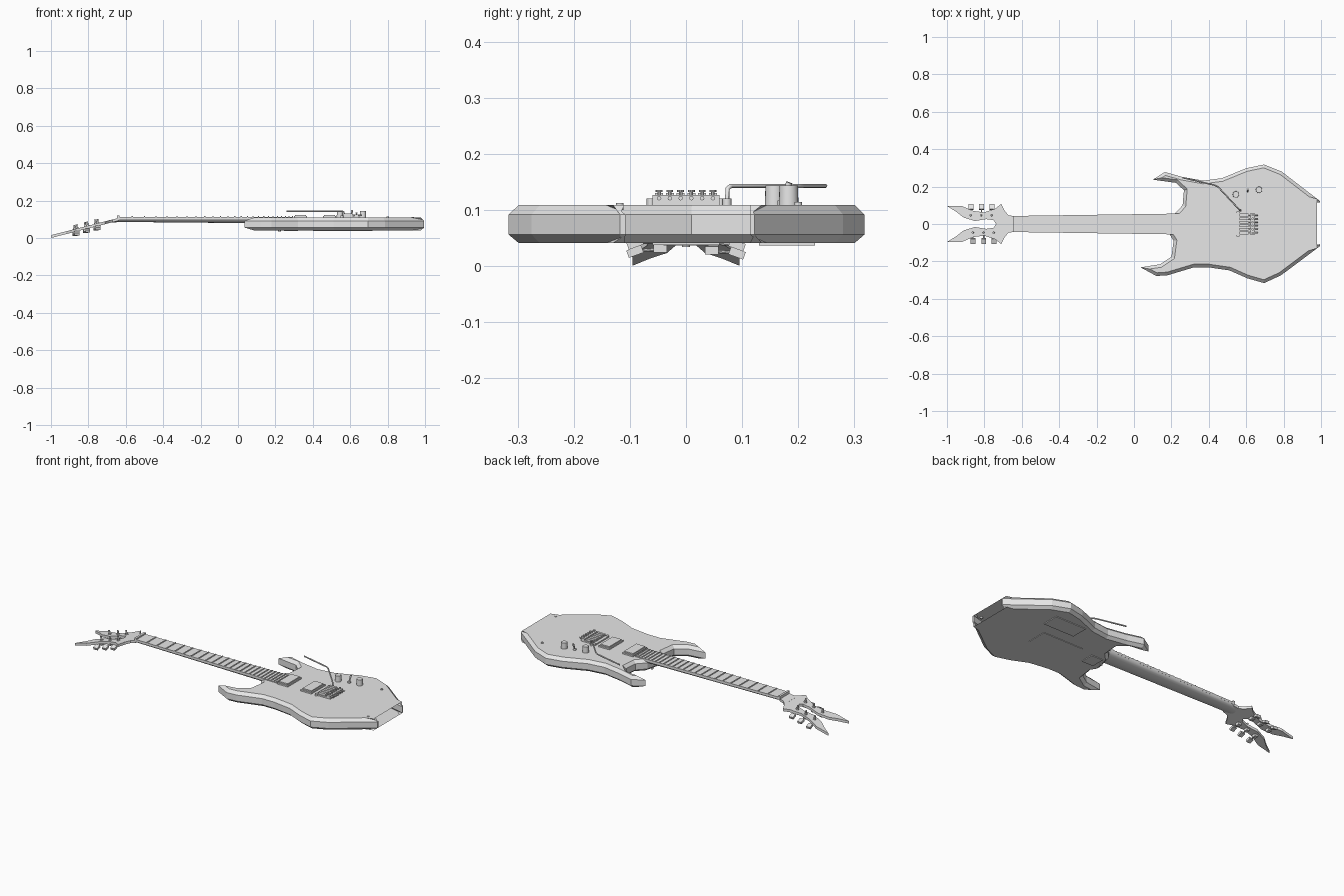
import bpy, bmesh, math
from mathutils import Vector, Matrix

if "Cube" in bpy.data.objects:
    bpy.data.objects.remove(bpy.data.objects["Cube"])

grey = bpy.data.materials.new("plain grey")
grey.use_nodes = True
grey.diffuse_color = (0.8, 0.8, 0.8, 1)
grey.node_tree.nodes["Principled BSDF"].inputs["Base Color"].default_value = (0.8, 0.8, 0.8, 1)


def finish(name, bm, smooth=False):
    bmesh.ops.recalc_face_normals(bm, faces=bm.faces)
    mesh = bpy.data.meshes.new(name)
    bm.to_mesh(mesh)
    bm.free()
    mesh.materials.append(grey)
    ob = bpy.data.objects.new(name, mesh)
    bpy.context.collection.objects.link(ob)
    if smooth:
        bpy.ops.object.select_all(action='DESELECT')
        ob.select_set(True)
        bpy.context.view_layer.objects.active = ob
        bpy.ops.object.shade_smooth_by_angle(angle=math.radians(35))
    return ob


def loft(name, rings, smooth=False):
    """Skin closed rings of points and cap both ends."""
    bm = bmesh.new()
    loops = [[bm.verts.new(p) for p in ring] for ring in rings]
    n = len(loops[0])
    for a, b in zip(loops, loops[1:]):
        for i in range(n):
            j = (i + 1) % n
            bm.faces.new((a[i], a[j], b[j], b[i]))
    bm.faces.new(loops[0])
    bm.faces.new(loops[-1])
    return finish(name, bm, smooth)


def add_box(bm, x0, x1, y0, y1, z0, z1, rot=None):
    c = Vector(((x0 + x1) / 2, (y0 + y1) / 2, (z0 + z1) / 2))
    m = Matrix.Translation(c) @ (rot or Matrix()) @ Matrix.Diagonal((x1 - x0, y1 - y0, z1 - z0, 1))
    bmesh.ops.create_cube(bm, size=1, matrix=m)


def box(name, *dims):
    bm = bmesh.new()
    add_box(bm, *dims)
    return finish(name, bm)


def add_rod(bm, a, b, r, r2=None, seg=12):
    a, b = Vector(a), Vector(b)
    d = b - a
    m = Matrix.Translation((a + b) / 2) @ d.to_track_quat('Z', 'Y').to_matrix().to_4x4()
    bmesh.ops.create_cone(bm, cap_ends=True, segments=seg, radius1=r,
                          radius2=r if r2 is None else r2, depth=d.length, matrix=m)


def inset(pts, d):
    """Move a clockwise outline inward, limiting the mitre at sharp tips."""
    out = []
    for i, p in enumerate(pts):
        p = Vector(p)
        e1 = (p - Vector(pts[i - 1])).normalized()
        e2 = (Vector(pts[(i + 1) % len(pts)]) - p).normalized()
        n1, n2 = Vector((e1.y, -e1.x)), Vector((e2.y, -e2.x))
        n = (n1 + n2).normalized()
        out.append(p + n * d / max(n.dot(n1), 0.34))
    return out


# Body: horned outline with bevelled top and bottom edges
outline = [(0.10, 0.237), (0.165, 0.278), (0.257, 0.252), (0.37, 0.232), (0.47, 0.245),
           (0.60, 0.298), (0.695, 0.318), (0.79, 0.28), (0.995, 0.122), (0.995, 0.114),
           (0.87, 0.143), (0.76, 0.125), (0.712, 0.01), (0.765, -0.13), (0.87, -0.143),
           (0.995, -0.108), (0.995, -0.118), (0.785, -0.275), (0.695, -0.316),
           (0.605, -0.29), (0.51, -0.248), (0.40, -0.232), (0.32, -0.232), (0.18, -0.274),
           (0.12, -0.278), (0.035, -0.232), (0.14, -0.215), (0.20, -0.175), (0.212, -0.09),
           (0.19, -0.055), (0.215, 0.053), (0.26, 0.10), (0.267, 0.18), (0.225, 0.22)]
inner = inset(outline, 0.017)
loft("body", [[(x, y, z) for x, y in pts] for pts, z in
              ((inner, 0.041), (outline, 0.056), (outline, 0.092), (inner, 0.109))])


# Neck with rounded back, and tapered fretboard
def half_width(x):
    return 0.043 + (x + 0.64) * 0.0145


def neck_ring(x, top, depth):
    w = half_width(x)
    return [(x, w * math.cos(a), top - depth * math.sin(a))
            for a in (math.pi * i / 10 for i in range(11))]


loft("neck", [neck_ring(-0.69, 0.095, 0.014), neck_ring(-0.63, 0.102, 0.016),
              neck_ring(0.24, 0.102, 0.024)], True)
loft("fretboard", [[(x, s * half_width(x), z) for s, z in
                    ((-1, 0.101), (1, 0.101), (1, 0.113), (-1, 0.113))] for x in (-0.635, 0.293)])

# Frets at equal-tempered spacing
bm = bmesh.new()
for i in range(1, 25):
    x = 0.60 - 1.235 * 2 ** (-i / 12)
    w = half_width(x) - 0.001
    add_box(bm, x - 0.003, x + 0.003, -w, w, 0.112, 0.1165)
finish("frets", bm)
box("nut", -0.647, -0.634, -0.044, 0.044, 0.098, 0.121)


# Headstock: mirrored two-pronged outline on a backward tilt
def head_z(x):
    return 0.102 + (x + 0.66) * 0.255


side = [(-0.64, 0.042), (-0.67, 0.046), (-0.69, 0.068), (-0.71, 0.107), (-0.74, 0.083),
        (-0.80, 0.062), (-0.86, 0.07), (-0.92, 0.096), (-0.998, 0.095), (-0.95, 0.065),
        (-0.91, 0.034), (-0.85, 0.016), (-0.79, 0.026), (-0.75, 0.02), (-0.738, 0.0)]
head = side + [(x, -y) for x, y in side[-2::-1]]
loft("headstock", [[(x, y, head_z(x) - t) for x, y in head] for t in (0.015, 0)])

# Tuners: post and collar on top, gear housing, shaft and button behind
for s, label in ((1, "left"), (-1, "right")):
    bm = bmesh.new()
    for x in (-0.872, -0.815, -0.76):
        x += 0.012 if s < 0 else 0
        y, z = 0.046 * s, head_z(x)
        add_rod(bm, (x, y, z - 0.004), (x - 0.004, y, z + 0.022), 0.005)
        add_rod(bm, (x, y, z - 0.004), (x, y, z + 0.004), 0.009)
        zb = z - 0.021
        add_box(bm, x - 0.01, x + 0.01, y - 0.012, y + 0.012, zb - 0.006, zb + 0.008)
        add_rod(bm, (x, y, zb), (x, 0.085 * s, zb - 0.003), 0.003, seg=8)
        ys = sorted((0.077 * s, 0.105 * s))
        add_box(bm, x - 0.013, x + 0.013, *ys, zb - 0.011, zb + 0.003,
                Matrix.Rotation(-0.35 * s, 4, 'X'))
    finish("tuners_" + label, bm, True)

# Pickups: surround plus raised coil cover
for name, x in (("neck_pickup", 0.30), ("bridge_pickup", 0.455)):
    bm = bmesh.new()
    add_box(bm, x, x + 0.07, -0.064, 0.066, 0.105, 0.117)
    add_box(bm, x + 0.006, x + 0.064, -0.056, 0.058, 0.11, 0.124)
    finish(name, bm)

# Bridge: base plate, six saddles, fine tuner block and screws
bm = bmesh.new()
add_box(bm, 0.548, 0.645, -0.06, 0.06, 0.107, 0.117)
add_box(bm, 0.622, 0.645, -0.06, 0.06, 0.115, 0.127)
for i in range(6):
    y = -0.048 + i * 0.0192
    add_box(bm, 0.565, 0.612, y - 0.007, y + 0.007, 0.115, 0.13)
    add_rod(bm, (0.634, y, 0.125), (0.634, y, 0.134), 0.003, seg=8)
    add_rod(bm, (0.634, y, 0.132), (0.634, y, 0.136), 0.006, seg=10)
    add_rod(bm, (0.61, y, 0.121), (0.662, y, 0.121), 0.004, seg=8)
for y in (-0.062, 0.062):
    add_rod(bm, (0.556, y, 0.105), (0.556, y, 0.12), 0.008)
finish("bridge", bm)

# Tremolo arm
curve = bpy.data.curves.new("tremolo_arm", 'CURVE')
curve.dimensions = '3D'
curve.bevel_depth = 0.004
curve.bevel_resolution = 1
curve.use_fill_caps = True
path = [(0.568, 0.073, 0.108), (0.567, 0.074, 0.138), (0.56, 0.08, 0.143), (0.45, 0.198, 0.143),
        (0.43, 0.208, 0.143), (0.26, 0.248, 0.143)]
spline = curve.splines.new('POLY')
spline.points.add(len(path) - 1)
for pt, co in zip(spline.points, path):
    pt.co = (*co, 1)
curve.materials.append(grey)
arm = bpy.data.objects.new("tremolo_arm", curve)
bpy.context.collection.objects.link(arm)
bm = bmesh.new()
add_rod(bm, (0.568, 0.073, 0.105), (0.568, 0.073, 0.12), 0.008)
finish("arm_socket", bm, True)

# Control knobs and toggle switch
for name, x, y in (("front_knob", 0.545, 0.158), ("rear_knob", 0.668, 0.183)):
    bm = bmesh.new()
    add_rod(bm, (x, y, 0.105), (x, y, 0.144), 0.0175, 0.0165, 20)
    finish(name, bm, True)
bm = bmesh.new()
add_rod(bm, (0.607, 0.172, 0.105), (0.607, 0.172, 0.117), 0.009)
add_rod(bm, (0.607, 0.172, 0.115), (0.61, 0.184, 0.149), 0.003, 0.006)
finish("toggle_switch", bm, True)

# Strap buttons and jack socket
for name, x, y, z0, z1 in (("front_strap_button", 0.222, 0.0, 0.034, 0.045),
                           ("jack_socket", 0.80, 0.20, 0.105, 0.114),
                           ("rear_strap_button", 0.935, -0.118, 0.10, 0.112)):
    bm = bmesh.new()
    add_rod(bm, (x, y, z0), (x, y, z1), 0.007)
    finish(name, bm, True)

# Back covers
box("neck_plate", 0.245, 0.32, -0.04, 0.04, 0.037, 0.043)
box("spring_cover", 0.40, 0.66, -0.06, 0.06, 0.038, 0.043)
box("control_cover", 0.52, 0.72, 0.13, 0.23, 0.037, 0.043)
